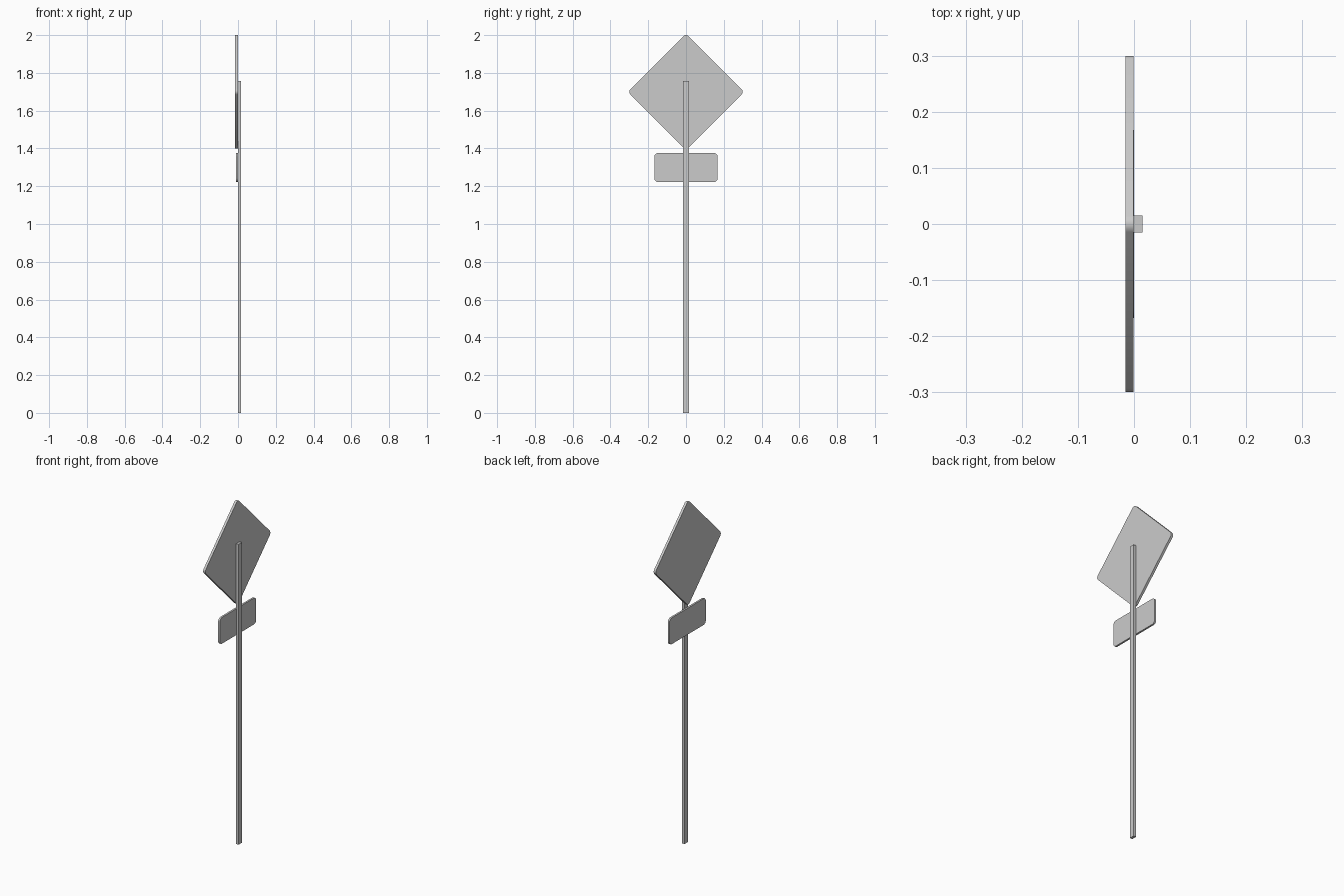
import bpy, bmesh, math
from mathutils import Matrix

cube = bpy.data.objects.get("Cube")
if cube:
    bpy.data.objects.remove(cube)

# Single bare metal colour
metal = bpy.data.materials.new("grey_metal")
metal.use_nodes = True
GREY = (0.6, 0.6, 0.6, 1)
metal.diffuse_color = GREY
metal.node_tree.nodes["Principled BSDF"].inputs["Base Color"].default_value = GREY


def add_box(name, size, centre, turn=0, radius=0):
    """Box with its four x-running edges optionally rounded, turned about x."""
    bm = bmesh.new()
    bmesh.ops.create_cube(bm, size=1)
    bmesh.ops.scale(bm, vec=size, verts=bm.verts)
    if radius:
        corners = [e for e in bm.edges
                   if abs((e.verts[0].co - e.verts[1].co).x) > size[0] / 2]
        bmesh.ops.bevel(bm, geom=corners, offset=radius, segments=5,
                        profile=0.5, affect='EDGES')
    bm.transform(Matrix.Translation(centre) @ Matrix.Rotation(turn, 4, 'X'))
    mesh = bpy.data.meshes.new(name)
    bm.to_mesh(mesh)
    bm.free()
    mesh.materials.append(metal)
    obj = bpy.data.objects.new(name, mesh)
    bpy.context.collection.objects.link(obj)
    bpy.ops.object.select_all(action='DESELECT')
    obj.select_set(True)
    bpy.context.view_layer.objects.active = obj
    bpy.ops.object.shade_smooth_by_angle(angle=math.radians(30))
    return obj


# Rounding trims the diamond's tips, so the square is made slightly larger
corner = 0.02
side = math.sqrt(2) * (0.3 + corner * (math.sqrt(2) - 1))

add_box("post", (0.016, 0.03, 1.756), (0.007, 0, 0.878))
add_box("diamond_plate", (0.014, side, side), (-0.008, 0, 1.7),
        math.radians(45), corner)
add_box("lower_plate", (0.011, 0.335, 0.154), (-0.0055, 0, 1.299), 0, 0.02)
